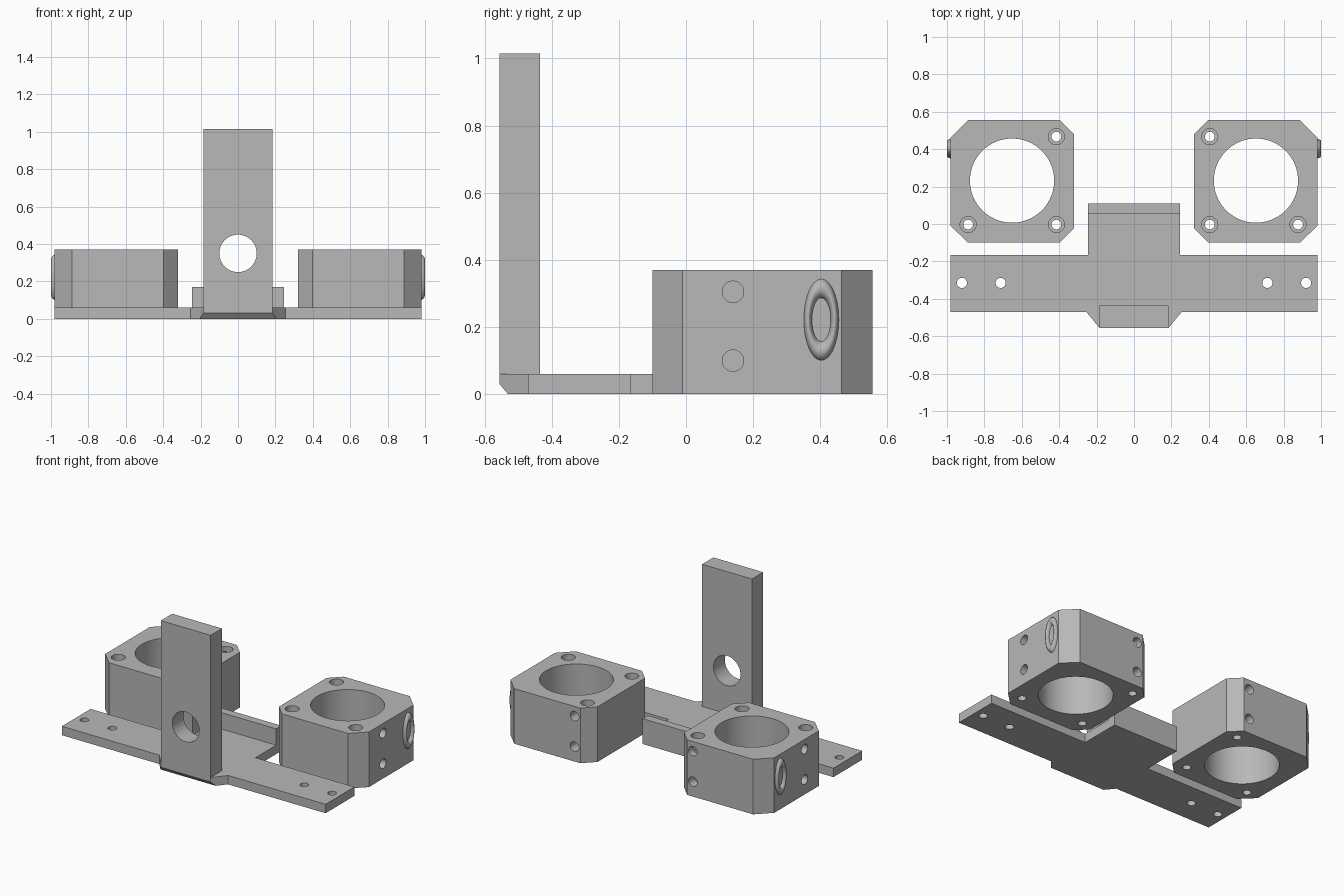
import bpy, bmesh, math

default = bpy.data.objects.get("Cube")
if default:
    bpy.data.objects.remove(default, do_unlink=True)

grey = bpy.data.materials.new("plain grey")
grey.use_nodes = True
colour = (0.48, 0.48, 0.48, 1)
grey.diffuse_color = colour
grey.node_tree.nodes["Principled BSDF"].inputs["Base Color"].default_value = colour

# Where local (a, b, along) coordinates go for each extrusion axis
AXES = {
    "X": lambda a, b, h: (h, a, b),
    "Y": lambda a, b, h: (b, h, a),
    "Z": lambda a, b, h: (a, b, h),
}


def prism(name, outline, low, high, axis="Z"):
    """Extrude a 2D outline between two heights along an axis."""
    bm = bmesh.new()
    place = AXES[axis]
    rings = [[bm.verts.new(place(a, b, h)) for a, b in outline] for h in (low, high)]
    bm.faces.new(rings[0])
    bm.faces.new(rings[1])
    n = len(outline)
    for i in range(n):
        j = (i + 1) % n
        bm.faces.new((rings[0][i], rings[0][j], rings[1][j], rings[1][i]))
    bmesh.ops.recalc_face_normals(bm, faces=bm.faces)
    mesh = bpy.data.meshes.new(name)
    bm.to_mesh(mesh)
    bm.free()
    mesh.materials.append(grey)
    obj = bpy.data.objects.new(name, mesh)
    bpy.context.collection.objects.link(obj)
    return obj


def rect(x0, x1, y0, y1):
    return [(x0, y0), (x1, y0), (x1, y1), (x0, y1)]


def circle(a, b, r, n=32):
    return [(a + r * math.cos(math.tau * i / n), b + r * math.sin(math.tau * i / n))
            for i in range(n)]


def activate(obj):
    bpy.ops.object.select_all(action="DESELECT")
    obj.select_set(True)
    bpy.context.view_layer.objects.active = obj


def cut(obj, outline, low, high, axis="Z"):
    """Subtract a prism from an object."""
    cutter = prism("cutter", outline, low, high, axis)
    cutter.hide_render = True
    mod = obj.modifiers.new("cut", "BOOLEAN")
    mod.operation = "DIFFERENCE"
    mod.solver = "EXACT"
    mod.object = cutter
    activate(obj)
    bpy.ops.object.modifier_apply(modifier=mod.name)
    bpy.data.objects.remove(cutter, do_unlink=True)


def smooth(obj):
    activate(obj)
    bpy.ops.object.shade_smooth_by_angle(angle=math.radians(30))


# Base plate: crossbar, rear tab and tapered front nose in one outline
half = [(0.185, -0.555), (0.255, -0.47), (0.98, -0.47), (0.98, -0.165),
        (0.245, -0.165), (0.245, 0.11)]
base = prism("base_plate", half + [(-x, y) for x, y in reversed(half)], 0, 0.06)
cut(base, [(-0.56, 0.036), (-0.56, -0.02), (-0.513, -0.02)], -0.4, 0.4, "X")
for x in (-0.92, -0.713, 0.713, 0.92):
    cut(base, circle(x, -0.315, 0.027), -0.1, 0.2)
smooth(base)

# Raised lip at the end of the tab
prism("rear_lip", rect(-0.245, 0.245, 0.055, 0.11), 0.06, 0.17)

# Upright post with a round window
post = prism("upright_post", rect(-0.185, 0.185, -0.555, -0.435), 0.06, 1.015)
cut(post, circle(0.35, 0, 0.1, 64), -0.7, -0.3, "Y")
smooth(post)

# Two mirrored ring holders with bolt holes and a rounded outer grommet
for side, label, shift in ((1, "left", 0), (-1, "right", 0.01)):
    outline = [(0.397, -0.1), (0.888, -0.1), (0.98, -0.01), (0.98, 0.463),
               (0.888, 0.555), (0.397, 0.555), (0.322, 0.48), (0.322, -0.025)]
    holder = prism(label + "_holder", [(side * x, y) for x, y in outline], 0, 0.37)
    cut(holder, circle(side * 0.652, 0.232, 0.225, 96), -0.1, 0.5)

    # Counterbored vertical bolt holes on three corners
    for x, y in ((0.405, 0.467), (0.405, -0.003), (0.877, -0.003)):
        x = side * (x + shift)
        cut(holder, circle(x, y, 0.026), -0.1, 0.5)
        cut(holder, circle(x, y, 0.043), 0.27, 0.5)

    # Blind screw holes in the outer and back faces
    for z in (0.1, 0.305):
        cut(holder, circle(0.14, z, 0.032), *sorted((side * 0.9, side * 1.1)), "X")
        cut(holder, circle(z, side * 0.44, 0.032), 0.45, 0.7, "Y")
    smooth(holder)

    # Oval grommet half sunk into the outer face
    bpy.ops.mesh.primitive_torus_add(
        major_radius=0.093, minor_radius=0.03, major_segments=48, minor_segments=16,
        location=(side * 0.97, 0.403, 0.222), rotation=(0, math.pi / 2, 0))
    grommet = bpy.context.object
    grommet.name = label + "_grommet"
    grommet.scale = (1, 0.43, 1)
    grommet.data.materials.append(grey)
    bpy.ops.object.shade_smooth()
